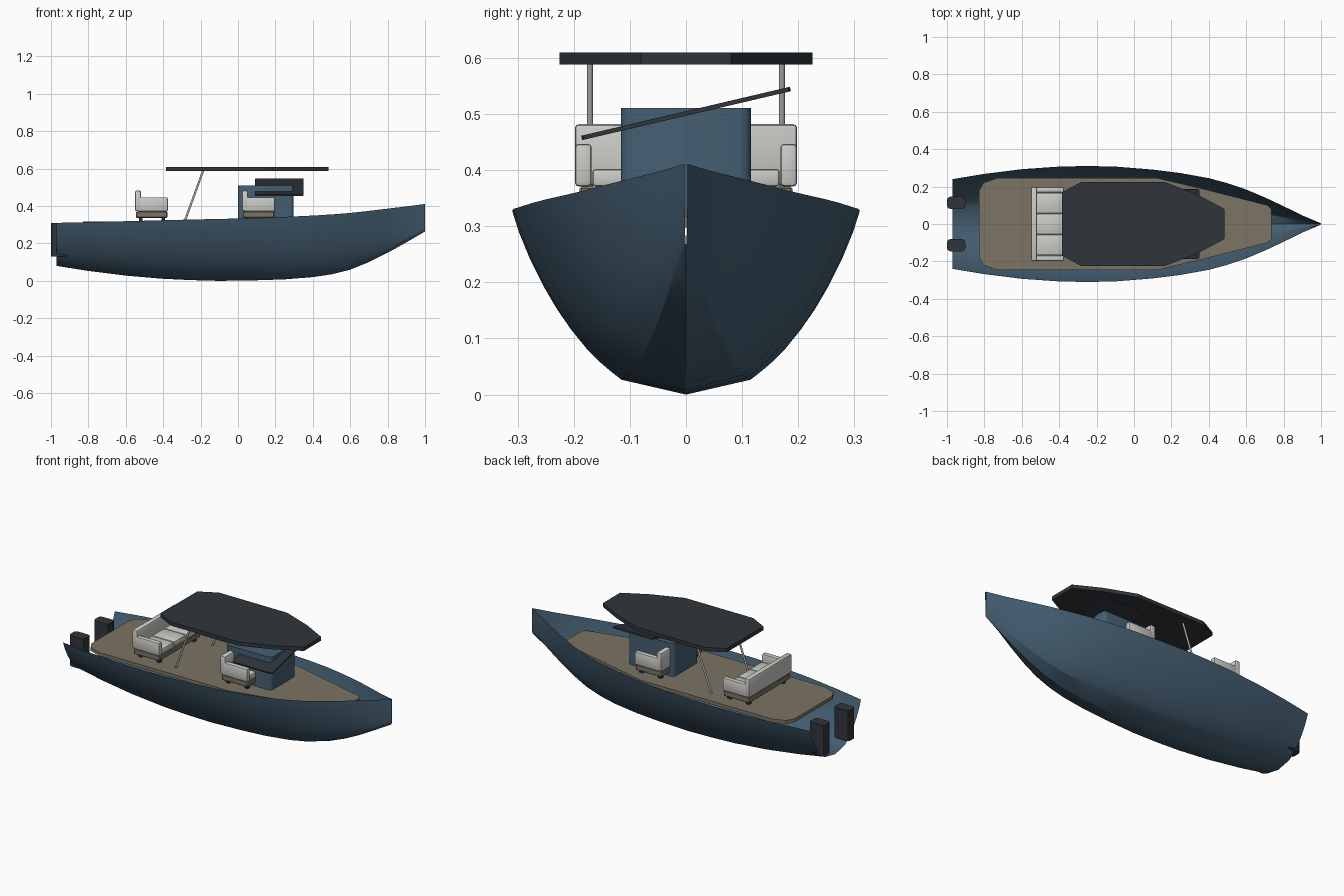
import bpy, bmesh, math
from mathutils import Matrix

if "Cube" in bpy.data.objects:
    bpy.data.objects.remove(bpy.data.objects["Cube"])


def material(name, r, g, b):
    m = bpy.data.materials.new(name)
    m.diffuse_color = (r, g, b, 1)
    m.use_nodes = True
    m.node_tree.nodes["Principled BSDF"].inputs["Base Color"].default_value = m.diffuse_color
    return m


BLUE = material("hull blue", 0.060, 0.115, 0.170)
TAN = material("deck tan", 0.200, 0.172, 0.128)
DARK = material("charcoal", 0.029, 0.036, 0.044)
CREAM = material("seat off white", 0.60, 0.60, 0.57)
STEEL = material("pole grey", 0.50, 0.50, 0.49)


def finish(bm, name, mat, smooth=None):
    bmesh.ops.recalc_face_normals(bm, faces=bm.faces)
    me = bpy.data.meshes.new(name)
    bm.to_mesh(me)
    bm.free()
    ob = bpy.data.objects.new(name, me)
    bpy.context.collection.objects.link(ob)
    me.materials.append(mat)
    if smooth:
        bpy.ops.object.select_all(action='DESELECT')
        ob.select_set(True)
        bpy.context.view_layer.objects.active = ob
        bpy.ops.object.shade_smooth_by_angle(angle=math.radians(smooth))
    return ob


def prism(name, outline, z0, z1, mat):
    bm = bmesh.new()
    low = [bm.verts.new((x, y, z0)) for x, y in outline]
    top = [bm.verts.new((x, y, z1)) for x, y in outline]
    n = len(outline)
    bm.faces.new(low[::-1])
    bm.faces.new(top)
    for i in range(n):
        j = (i + 1) % n
        bm.faces.new((low[i], low[j], top[j], top[i]))
    return finish(bm, name, mat)


def mirrored(half):
    # half outline at +y, completed at -y
    return half + [(x, -y) for x, y in reversed(half)]


def box(name, x, y, z, mat, bevel=0, segments=2, upright=False):
    bm = bmesh.new()
    bmesh.ops.create_cube(bm, size=1)
    for v in bm.verts:
        for i, (a, b) in enumerate((x, y, z)):
            v.co[i] = (a + b) / 2 + v.co[i] * (b - a)
    if bevel:
        edges = [e for e in bm.edges if not upright or
                 abs(e.verts[0].co.z - e.verts[1].co.z) > 1e-4]
        bmesh.ops.bevel(bm, geom=edges, offset=bevel, segments=segments,
                        profile=0.5, affect='EDGES')
    return finish(bm, name, mat, 40 if bevel else None)


# Hull: open shell lofted through stations (x, half beam, keel z, sheer z)
stations = [(-0.97, .24, .08, .31), (-.8, .268, .053, .314), (-.6, .293, .028, .319),
            (-.4, .307, .011, .324), (-.25, .31, .004, .328), (-.1, .307, 0, .331),
            (.1, .291, .003, .336), (.25, .272, .008, .342), (.4, .245, .02, .349),
            (.5, .218, .035, .355), (.6, .184, .06, .363), (.7, .142, .1, .374),
            (.8, .095, .15, .386), (.9, .046, .206, .398), (1.0, .003, .264, .411)]
section = [(0, 0), (.375, .08), (.43, .12), (.5, .175), (.58, .25), (.66, .345),
           (.74, .455), (.82, .585), (.9, .74), (.96, .88), (1, 1)]
full = [(-u, v) for u, v in section[:0:-1]] + section
bm = bmesh.new()
rings = [[bm.verts.new((x, u * b, k + v * (s - k))) for u, v in full]
         for x, b, k, s in stations]
for r0, r1 in zip(rings, rings[1:]):
    for i in range(len(full) - 1):
        bm.faces.new((r0[i], r0[i + 1], r1[i + 1], r1[i]))
bmesh.ops.recalc_face_normals(bm, faces=bm.faces)
# make sure the shell faces outward
bm.faces.ensure_lookup_table()
lowest = min(bm.faces, key=lambda f: f.calc_center_median().z)
flip = lowest.normal.z > 0
hull = finish(bm, "hull", BLUE, 28)
lowest_poly = min(hull.data.polygons, key=lambda p: p.center.z)
if lowest_poly.normal.z > 0:
    hull.data.flip_normals()

# Deck plate
prism("deck", mirrored([(-.83, .175), (-.805, .22), (-.73, .247), (.12, .247),
                        (.38, .185), (.715, .10), (.735, .08)]), .298, .318, TAN)

# Canopy and its two raked poles
prism("canopy", mirrored([(-.385, .17), (-.28, .225), (.163, .225),
                          (.34, .157), (.485, .08)]), .588, .61, DARK)
for side, label in ((-1, "front"), (1, "back")):
    bm = bmesh.new()
    dx, dz = .10, .275
    bmesh.ops.create_cone(bm, cap_ends=True, segments=12, radius1=.0055,
                          radius2=.0055, depth=math.hypot(dx, dz))
    bm.transform(Matrix.Translation((-.235, side * .171, .4555)) @
                 Matrix.Rotation(math.atan2(dx, dz), 4, 'Y'))
    finish(bm, label + "_canopy_pole", STEEL, 40)

# Console with the tilted screen passing through it
box("console", (.0, .297), (-.116, .116), (.318, .511), BLUE, .02, 3, True)
screen = box("screen", (-.13, .13), (-.191, .191), (-.004, .004), DARK, .012, 2, True)
screen.matrix_world = (Matrix.Translation((.22, 0, .501)) @
                       Matrix.Rotation(math.radians(13.2), 4, 'X'))


# Benches: stern bench and helm bench share one design
def bench(label, x):
    for i, fx in enumerate((x + .03, x + .15)):
        for j, fy in enumerate((-.16, .16)):
            box(f"{label}_foot_{i}{j}", (fx - .01, fx + .01), (fy - .01, fy + .01),
                (.318, .340), DARK)
    box(label + "_base", (x + .005, x + .172), (-.19, .19), (.337, .371), TAN, .004, 1)
    box(label + "_back", (x, x + .032), (-.198, .198), (.373, .482), CREAM, .007)
    for s in (-1, 1):
        box(label + "_arm", (x + .01, x + .175), sorted((s * .168, s * .198)),
            (.371, .447), CREAM, .007)
    for i in (-1, 0, 1):
        c = i * .112
        box(label + "_cushion", (x + .03, x + .174), (c - .055, c + .055),
            (.371, .402), CREAM, .006)


bench("stern_bench", -.55)
bench("helm_bench", .022)

# Twin outboard engines
for side, label in ((-1, "front"), (1, "back")):
    box(label + "_engine", (-1.0, -.902), sorted((side * .081, side * .146)),
        (.13, .31), DARK, .017, 2, True)
